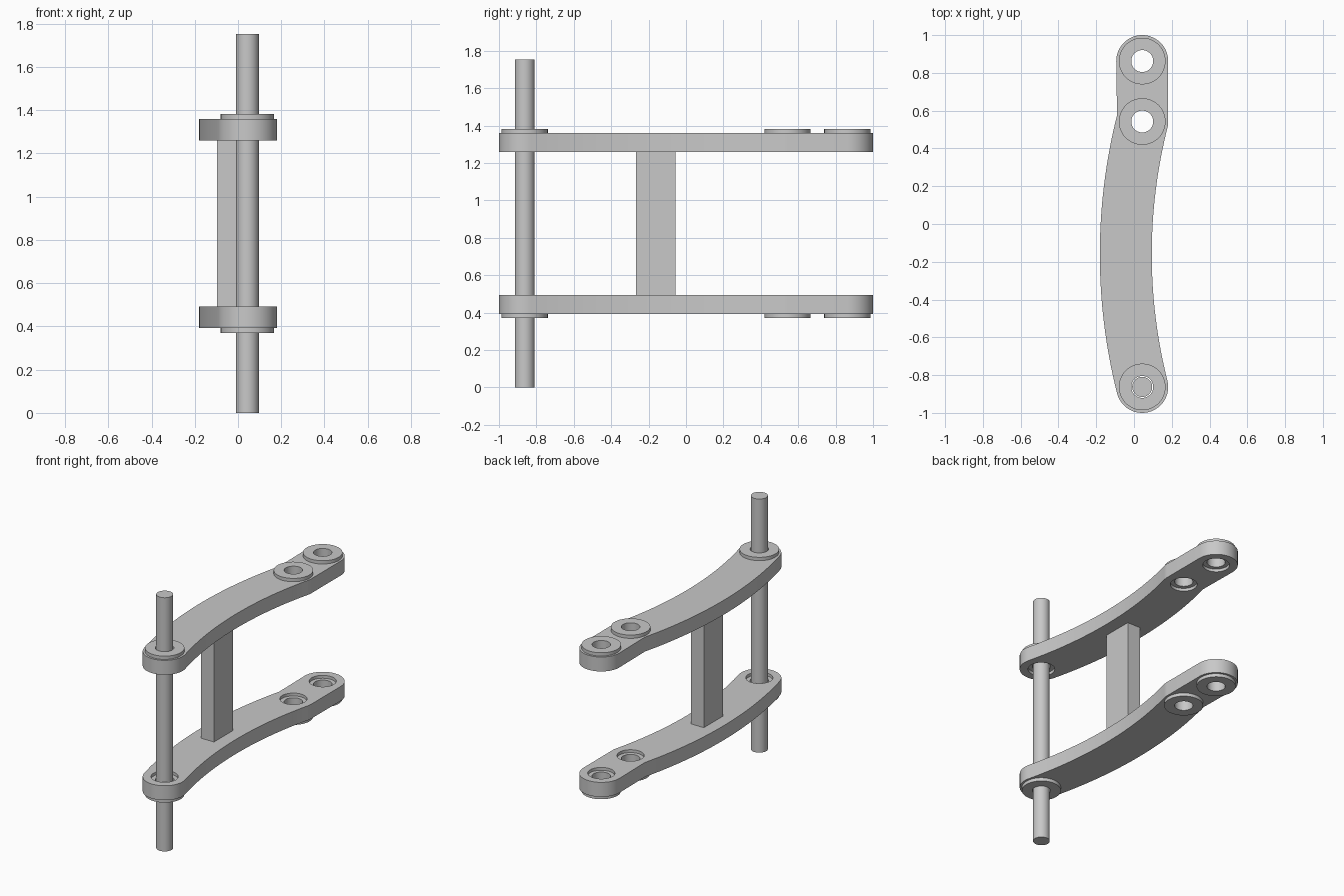
import bpy, bmesh
from math import pi, sin, cos, asin

if "Cube" in bpy.data.objects:
    bpy.data.objects.remove(bpy.data.objects["Cube"])

grey = bpy.data.materials.new("plain_grey")
grey.use_nodes = True
grey.diffuse_color = (0.58, 0.58, 0.58, 1)
grey.node_tree.nodes["Principled BSDF"].inputs["Base Color"].default_value = (0.58, 0.58, 0.58, 1)

MID_Z = 0.876        # mirror height between the two arms
ARM_OFFSET = 0.433   # arm centre above or below the mirror height
ARM_THICK = 0.1
HALF_W = 0.1375
PIN_X = 0.0435
END_Y, INNER_Y = 0.8625, 0.5425
SAG = 0.087
HOLES = (-END_Y, INNER_Y, END_Y)
BORE, SEAT, FLANGE = 0.058, 0.085, 0.1235


def finish(obj):
    obj.data.materials.clear()
    obj.data.materials.append(grey)
    bpy.ops.object.select_all(action='DESELECT')
    obj.select_set(True)
    bpy.context.view_layer.objects.active = obj
    bpy.ops.object.shade_smooth_by_angle(angle=pi / 6)
    return obj


def add_mesh(name, mesh, location=(0, 0, 0)):
    obj = bpy.data.objects.new(name, mesh)
    obj.location = location
    bpy.context.collection.objects.link(obj)
    return finish(obj)


def arc(cx, cy, r, start, end, n):
    return [(cx + r * cos(start + (end - start) * i / n),
             cy + r * sin(start + (end - start) * i / n)) for i in range(n + 1)]


# Arm outline: bowed main length, straight tail, round ends
def arm_outline():
    half = (INNER_Y + END_Y) / 2
    mid_y = (INNER_Y - END_Y) / 2
    radius = (half ** 2 + SAG ** 2) / (2 * SAG)
    a = asin(half / radius)
    cx = PIN_X - SAG + radius
    return (arc(cx, mid_y, radius + HALF_W, pi + a, pi - a, 32)
            + arc(PIN_X, END_Y, HALF_W, pi, 0, 32)
            + arc(PIN_X, INNER_Y, HALF_W, 0, -a, 6)
            + arc(cx, mid_y, radius - HALF_W, pi - a, pi + a, 32)[1:]
            + arc(PIN_X, -END_Y, HALF_W, a, a - pi, 32)[1:-1])


def arm_mesh(name):
    curve = bpy.data.curves.new(name + "_outline", 'CURVE')
    curve.dimensions = '2D'
    curve.fill_mode = 'BOTH'
    curve.extrude = ARM_THICK / 2
    loops = [arm_outline()]
    loops += [arc(PIN_X, y, SEAT, 0, 2 * pi, 48)[:-1] for y in HOLES]
    for pts in loops:
        spline = curve.splines.new('POLY')
        spline.points.add(len(pts) - 1)
        for p, (x, y) in zip(spline.points, pts):
            p.co = (x, y, 0, 1)
        spline.use_cyclic_u = True
    helper = bpy.data.objects.new(name + "_helper", curve)
    bpy.context.collection.objects.link(helper)
    bpy.context.view_layer.update()
    mesh = bpy.data.meshes.new_from_object(
        helper.evaluated_get(bpy.context.evaluated_depsgraph_get()))
    bpy.data.objects.remove(helper)
    bm = bmesh.new()
    bm.from_mesh(mesh)
    bmesh.ops.remove_doubles(bm, verts=bm.verts, dist=0.0001)
    bmesh.ops.recalc_face_normals(bm, faces=bm.faces)
    bm.to_mesh(mesh)
    bm.free()
    return mesh


# Flanged bush: closed profile turned around the pin axis
def bush_mesh(name, side):
    inner, face, top = -0.03, ARM_THICK / 2, ARM_THICK / 2 + 0.023
    profile = [(BORE, inner), (SEAT, inner), (SEAT, face),
               (FLANGE, face), (FLANGE, top), (BORE, top)]
    bm = bmesh.new()
    verts = [bm.verts.new((r, 0, z * side)) for r, z in profile]
    edges = [bm.edges.new((verts[i - 1], verts[i])) for i in range(len(verts))]
    bmesh.ops.spin(bm, geom=verts + edges, cent=(0, 0, 0), axis=(0, 0, 1),
                   angle=2 * pi, steps=48)
    bmesh.ops.remove_doubles(bm, verts=bm.verts, dist=0.0001)
    bmesh.ops.recalc_face_normals(bm, faces=bm.faces)
    mesh = bpy.data.meshes.new(name)
    bm.to_mesh(mesh)
    bm.free()
    return mesh


for side, label in ((1, "upper"), (-1, "lower")):
    z = MID_Z + side * ARM_OFFSET
    add_mesh(label + "_arm", arm_mesh(label + "_arm"), (0, 0, z))
    for y, spot in zip(HOLES, ("front", "middle", "back")):
        name = f"{label}_{spot}_bush"
        add_mesh(name, bush_mesh(name, side), (PIN_X, y, z))

# Long pin through the front bushes
bpy.ops.mesh.primitive_cylinder_add(vertices=48, radius=0.053, depth=2 * MID_Z,
                                    location=(PIN_X, -END_Y, MID_Z))
bpy.context.object.name = "pivot_pin"
finish(bpy.context.object)

# Rectangular post joining the arms
bpy.ops.mesh.primitive_cube_add(size=1, location=(PIN_X - SAG - 0.003, -0.162, MID_Z))
post = bpy.context.object
post.name = "spacer_post"
post.scale = (0.1, 0.21, 2 * ARM_OFFSET - ARM_THICK + 0.02)
bpy.ops.object.transform_apply(location=False, rotation=False, scale=True)
finish(post)
